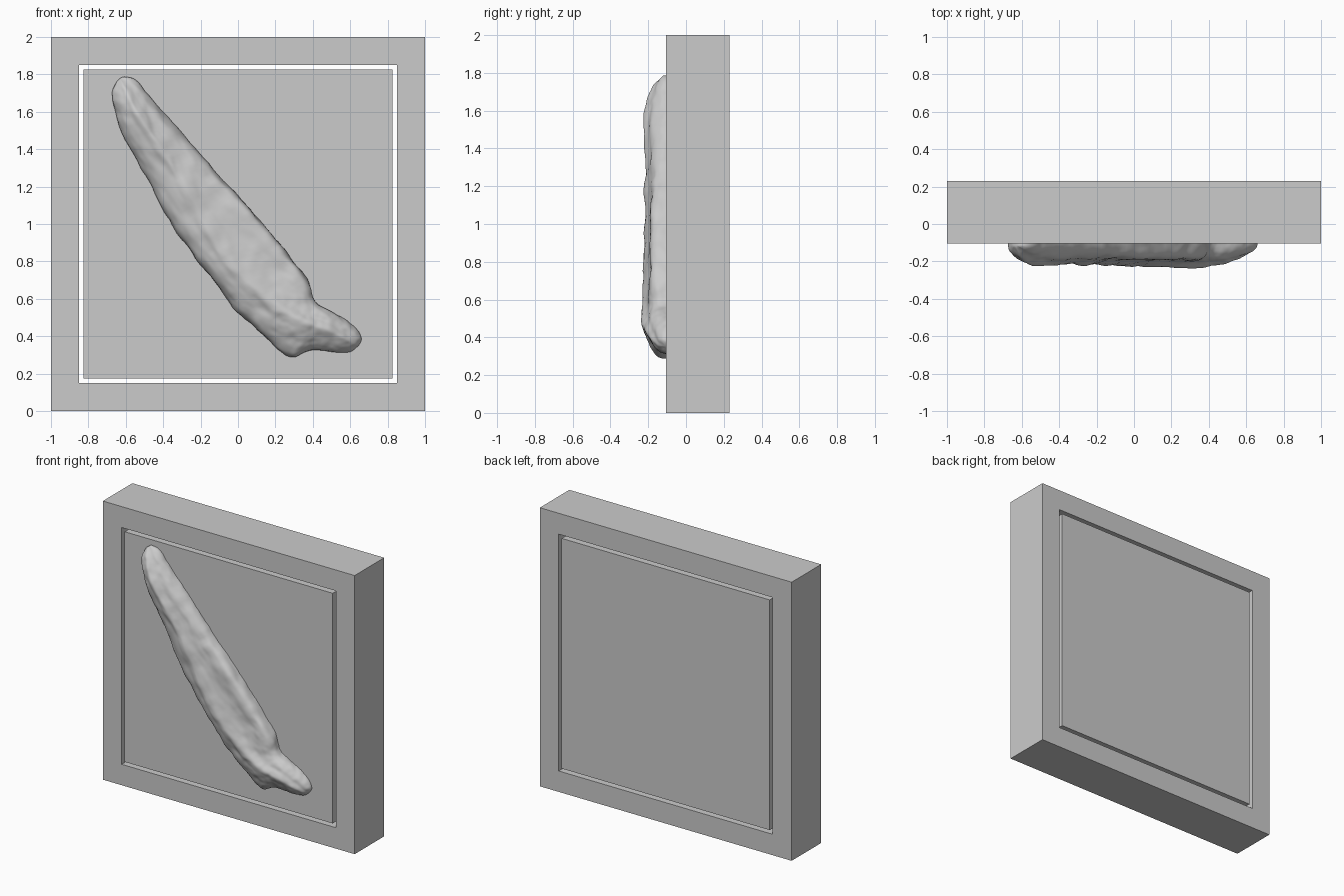
import bpy
import bmesh
from mathutils import Vector

FRONT, BACK = -0.105, 0.23
MID_Z = 1.0

default = bpy.data.objects.get("Cube")
if default:
    bpy.data.objects.remove(default, do_unlink=True)


def add_object(name, bm):
    bmesh.ops.recalc_face_normals(bm, faces=bm.faces)
    mesh = bpy.data.meshes.new(name)
    bm.to_mesh(mesh)
    bm.free()
    obj = bpy.data.objects.new(name, mesh)
    bpy.context.collection.objects.link(obj)
    return obj


def square(bm, half, y):
    corners = [(-1, -1), (1, -1), (1, 1), (-1, 1)]
    return [bm.verts.new((half * a, y, MID_Z + half * b)) for a, b in corners]


def bridge(bm, first, second):
    for i in range(4):
        j = (i + 1) % 4
        bm.faces.new((first[i], first[j], second[j], second[i]))


# Square frame, open through the middle
bm = bmesh.new()
loops = [square(bm, 1.0, FRONT), square(bm, 1.0, BACK),
         square(bm, 0.85, BACK), square(bm, 0.85, FRONT)]
for i in range(4):
    bridge(bm, loops[i], loops[(i + 1) % 4])
add_object("outer_frame", bm)

# Panel floating inside the frame with a narrow gap around it
bm = bmesh.new()
front, back = square(bm, 0.826, FRONT), square(bm, 0.826, BACK)
bridge(bm, front, back)
bm.faces.new(front)
bm.faces.new(back)
add_object("inner_panel", bm)

# Draped relief: lower edge x, z; upper edge x, z;
# ridge position across; ridge height; upper rim height
stations = [
    (-0.66, 1.77, -0.61, 1.80, 0.5, 0.02, 0.01),
    (-0.68, 1.70, -0.53, 1.76, 0.5, 0.08, 0.03),
    (-0.665, 1.62, -0.46, 1.66, 0.5, 0.115, 0.03),
    (-0.63, 1.50, -0.38, 1.57, 0.5, 0.125, 0.02),
    (-0.53, 1.33, -0.25, 1.44, 0.48, 0.12, 0.02),
    (-0.43, 1.14, -0.16, 1.31, 0.5, 0.118, 0.05),
    (-0.33, 0.95, 0.0, 1.15, 0.42, 0.12, 0.075),
    (-0.21, 0.80, 0.14, 1.0, 0.3, 0.125, 0.085),
    (-0.10, 0.65, 0.26, 0.84, 0.32, 0.125, 0.085),
    (0.0, 0.52, 0.365, 0.73, 0.42, 0.13, 0.08),
    (0.11, 0.44, 0.39, 0.62, 0.48, 0.135, 0.06),
    (0.20, 0.34, 0.42, 0.575, 0.62, 0.135, 0.045),
    (0.29, 0.26, 0.46, 0.55, 0.7, 0.13, 0.04),
    (0.37, 0.345, 0.54, 0.51, 0.58, 0.115, 0.035),
    (0.48, 0.31, 0.61, 0.46, 0.6, 0.09, 0.025),
    (0.57, 0.305, 0.655, 0.40, 0.55, 0.05, 0.015),
    (0.63, 0.33, 0.66, 0.37, 0.5, 0.01, 0.005),
]

bm = bmesh.new()
rows = []
for lx, lz, ux, uz, ridge, high, rim in stations:
    low, up = Vector((lx, 0, lz)), Vector((ux, 0, uz))
    valley = ridge + (1 - ridge) * 0.35
    section = [
        (0, -0.01), (0, 0.35 * high), (ridge * 0.35, 0.72 * high),
        (ridge * 0.75, 0.85 * high), (ridge, 1.04 * high),
        (valley, max(0.72 * high, rim)),
        (ridge + (1 - ridge) * 0.7, max(0.68 * high, rim)),
        (1, rim), (1, -0.01),
    ]
    row = []
    for across, height in section:
        point = low.lerp(up, across)
        point.y = FRONT - height
        row.append(bm.verts.new(point))
    rows.append(row)
for a, b in zip(rows, rows[1:]):
    for i in range(len(a) - 1):
        bm.faces.new((a[i], a[i + 1], b[i + 1], b[i]))
bm.faces.new(rows[0])
bm.faces.new(rows[-1])
relief = add_object("draped_relief", bm)
if sum(f.normal.y * f.area for f in relief.data.polygons) > 0:
    relief.data.flip_normals()

smooth = relief.modifiers.new("smooth_folds", "SUBSURF")
smooth.levels = smooth.render_levels = 3

# Slight hand-worked unevenness
clouds = bpy.data.textures.new("uneven_surface", "CLOUDS")
clouds.noise_scale = 0.12
rough = relief.modifiers.new("unevenness", "DISPLACE")
rough.texture = clouds
rough.strength = 0.025
rough.mid_level = 0.5

bpy.ops.object.select_all(action="DESELECT")
relief.select_set(True)
bpy.context.view_layer.objects.active = relief
bpy.ops.object.shade_smooth()
